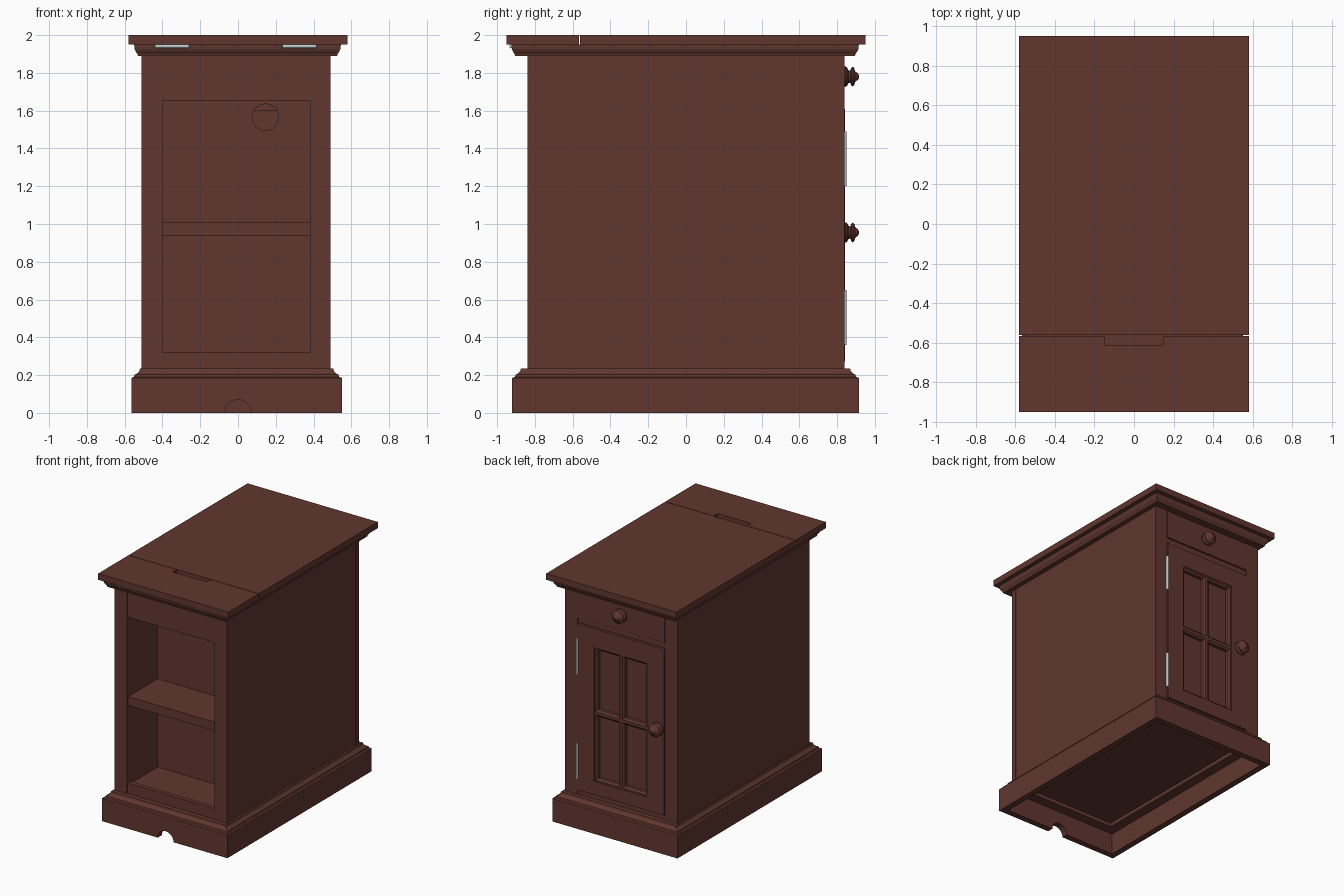
import bpy, bmesh, math
from mathutils import Vector

old = bpy.data.objects.get("Cube")
if old:
    bpy.data.objects.remove(old, do_unlink=True)


def material(name, rgb):
    m = bpy.data.materials.new(name)
    m.use_nodes = True
    m.diffuse_color = (*rgb, 1)
    m.node_tree.nodes["Principled BSDF"].inputs["Base Color"].default_value = (*rgb, 1)
    return m


WOOD = material("dark red brown wood", (0.12, 0.038, 0.028))
METAL = material("pale steel", (0.55, 0.62, 0.62))


def skin(name, rings, mat=WOOD):
    """Closed solid through a list of equal-length point rings."""
    bm = bmesh.new()
    loops = [[bm.verts.new(p) for p in ring] for ring in rings]
    n = len(loops[0])
    for a, b in zip(loops, loops[1:]):
        for i in range(n):
            j = (i + 1) % n
            bm.faces.new((a[i], a[j], b[j], b[i]))
    bm.faces.new(loops[0])
    bm.faces.new(loops[-1])
    bmesh.ops.recalc_face_normals(bm, faces=bm.faces)
    mesh = bpy.data.meshes.new(name)
    bm.to_mesh(mesh)
    bm.free()
    mesh.materials.append(mat)
    ob = bpy.data.objects.new(name, mesh)
    bpy.context.collection.objects.link(ob)
    return ob


def rect_z(x0, x1, y0, y1, z):
    return [(x0, y0, z), (x1, y0, z), (x1, y1, z), (x0, y1, z)]


def rect_y(x0, x1, z0, z1, y):
    return [(x0, y, z0), (x1, y, z0), (x1, y, z1), (x0, y, z1)]


def box(name, x0, x1, y0, y1, z0, z1, mat=WOOD):
    return skin(name, [rect_z(x0, x1, y0, y1, z0), rect_z(x0, x1, y0, y1, z1)], mat)


def molding(name, x0, x1, y0, y1, profile):
    """Sweep (inset, height) pairs round a rectangle."""
    return skin(name, [rect_z(x0 + d, x1 - d, y0 + d, y1 - d, z) for d, z in profile])


def turned(name, centre, axis, profile, sides=24, mat=WOOD):
    """Turn (distance, radius) pairs about an axis."""
    axis = Vector(axis)
    u = axis.orthogonal().normalized()
    v = axis.cross(u)
    angles = [2 * math.pi * i / sides for i in range(sides)]
    rings = [[Vector(centre) + axis * d + (u * math.cos(a) + v * math.sin(a)) * r
              for a in angles] for d, r in profile]
    return skin(name, rings, mat)


def smooth(ob, degrees=35):
    bpy.ops.object.select_all(action="DESELECT")
    bpy.context.view_layer.objects.active = ob
    ob.select_set(True)
    bpy.ops.object.shade_smooth_by_angle(angle=math.radians(degrees))


def drill(ob, centre, radius, length):
    """Round hole along y, applied at once."""
    cutter = turned("hole_cutter", centre, (0, 1, 0),
                    [(-length / 2, radius), (length / 2, radius)], 32)
    cutter.hide_render = True
    mod = ob.modifiers.new("hole", "BOOLEAN")
    mod.operation, mod.solver, mod.object = "DIFFERENCE", "EXACT", cutter
    bpy.context.view_layer.objects.active = ob
    bpy.ops.object.modifier_apply(modifier=mod.name)
    bpy.data.objects.remove(cutter, do_unlink=True)


LEFT, RIGHT = -0.51, 0.49        # carcass sides
IN_L, IN_R = -0.40, 0.38         # opening between the stiles
MID = -0.01

# Hollow plinth with a stepped cap and a cable notch
plinth = molding("plinth", -0.565, 0.55, -0.92, 0.915, [
    (0.13, 0.20), (0.13, 0.17), (0.05, 0.17), (0.05, 0), (0, 0), (0, 0.185),
    (0.014, 0.19), (0.018, 0.203), (0.03, 0.208), (0.042, 0.22), (0.046, 0.235),
    (0.07, 0.235)])
drill(plinth, (0, -0.9, 0), 0.07, 0.2)

# Cornice under the top
molding("cornice", -0.55, 0.545, -0.925, 0.915, [
    (0.02, 1.89), (0.018, 1.9), (0.009, 1.912), (0.003, 1.925), (0, 1.95)])

# Corner stiles and side panels
for side, x0, x1, px0, px1 in (("right", LEFT, IN_L, LEFT + 0.003, IN_L),
                               ("left", IN_R, RIGHT, IN_R, RIGHT - 0.003)):
    box(side + "_front_stile", x0, x1, -0.84, -0.80, 0.22, 1.9)
    box(side + "_rear_stile", x0, x1, 0.80, 0.838, 0.22, 1.9)
    box(side + "_side_panel", px0, px1, -0.80, 0.80, 0.22, 1.9)

# Open shelves
box("front_top_rail", IN_L, IN_R, -0.835, -0.80, 1.655, 1.9)
box("front_bottom_rail", IN_L, IN_R, -0.835, -0.80, 0.22, 0.32)
box("cabinet_floor", IN_L, IN_R, -0.80, 0.80, 0.22, 0.30)
box("middle_shelf", IN_L, IN_R, -0.825, -0.45, 0.94, 1.01)
box("compartment_bottom", IN_L, IN_R, -0.80, 0.80, 1.66, 1.69)
divider = box("shelf_back", IN_L, IN_R, -0.45, -0.42, 0.25, 1.9)
drill(divider, (0.145, -0.435, 1.565), 0.07, 0.2)

# Two-part top: fixed panel and flap with a finger slot
box("top_panel", -0.58, 0.58, -0.562, 0.95, 1.95, 2.0)
flap = [(-0.58, -0.95), (0.58, -0.95), (0.58, -0.566), (0.15, -0.566),
        (0.15, -0.615), (-0.15, -0.615), (-0.15, -0.566), (-0.58, -0.566)]
skin("top_flap", [[(x, y, z) for x, y in flap] for z in (1.95, 2.0)])

# Drawer, rails and backing on the door side
box("drawer_front", IN_L + 0.004, IN_R - 0.004, 0.79, 0.84, 1.66, 1.885)
box("drawer_rail", IN_L, IN_R, 0.79, 0.832, 1.615, 1.655)
box("door_sill", IN_L, IN_R, 0.79, 0.832, 0.22, 0.268)
box("drawer_backing", IN_L, IN_R, 0.77, 0.79, 1.6, 1.9)

# Door frame
DL, DR, DB, DT = IN_L + 0.005, IN_R - 0.005, 0.273, 1.608
PL, PR, PB, PT = -0.25, 0.23, 0.38, 1.465
box("door_stile_right", DL, PL, 0.78, 0.842, DB, DT)
box("door_stile_left", PR, DR, 0.78, 0.842, DB, DT)
box("door_top_rail", PL, PR, 0.78, 0.842, PT, DT)
box("door_bottom_rail", PL, PR, 0.78, 0.842, DB, PB)

# Four sunken panes with sloped beads; their borders form the glazing bars
zmid = 0.93
for col, (x0, x1) in enumerate(((PL, MID), (MID, PR))):
    for row, (z0, z1) in enumerate(((PB, zmid), (zmid, PT))):
        def ring(d, y):
            return rect_y(x0 + d, x1 - d, z0 + d, z1 - d, y)
        skin(f"door_pane_{col}_{row}", [ring(0, 0.78), ring(0, 0.838), ring(0.012, 0.838),
                                        ring(0.026, 0.825), ring(0.026, 0.80)])

# Turned knobs
knob = [(-0.01, 0.05), (0.004, 0.054), (0.012, 0.05), (0.02, 0.034), (0.03, 0.032),
        (0.036, 0.048), (0.043, 0.052), (0.05, 0.046), (0.056, 0.028), (0.063, 0.022),
        (0.07, 0.018), (0.075, 0.008)]
for name, x, z in (("drawer_knob", MID, 1.78), ("door_knob", -0.335, 0.955)):
    smooth(turned(name, (x, 0.84, z), (0, 1, 0), knob, 32))

# Door hinge barrels and flap hinge barrels
for name, z in (("lower_door_hinge", 0.36), ("upper_door_hinge", 1.20)):
    smooth(turned(name, (IN_R, 0.84, z), (0, 0, 1), [(0, 0.01), (0.29, 0.01)], 12, METAL))
for name, x in (("right_flap_hinge", -0.44), ("left_flap_hinge", 0.235)):
    smooth(turned(name, (x, -0.927, 1.941), (1, 0, 0), [(0, 0.009), (0.18, 0.009)], 12, METAL))
